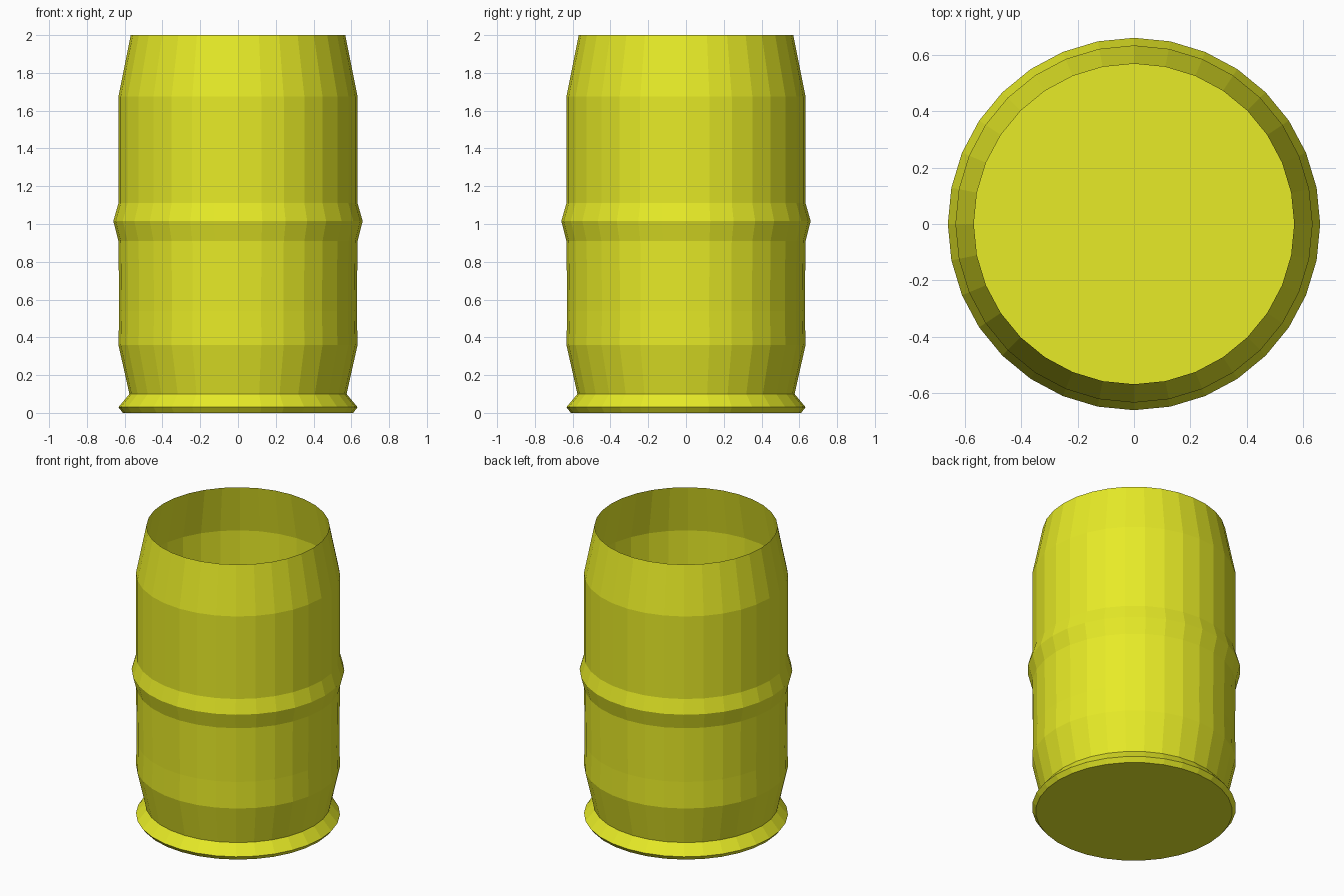
import bpy
import bmesh
from math import cos, sin, tau

if "Cube" in bpy.data.objects:
    bpy.data.objects.remove(bpy.data.objects["Cube"])

SIDES = 32

# Barrel wall from base to open rim: (radius, height)
PROFILE = [
    (0.61, 0.0), (0.633, 0.03), (0.575, 0.10),      # flared foot
    (0.633, 0.36), (0.629, 0.54), (0.633, 0.91),    # lower body
    (0.66, 1.015), (0.633, 1.11),                   # middle hoop
    (0.633, 1.675), (0.568, 2.0),                   # upper body and rim
]

bm = bmesh.new()
rings = [
    [bm.verts.new((r * cos(tau * i / SIDES), r * sin(tau * i / SIDES), z))
     for i in range(SIDES)]
    for r, z in PROFILE
]

# Faceted wall
for low, high in zip(rings, rings[1:]):
    for i in range(SIDES):
        j = (i + 1) % SIDES
        bm.faces.new((low[i], low[j], high[j], high[i]))

# Closed bottom, open top
bm.faces.new(rings[0][::-1])

mesh = bpy.data.meshes.new("barrel")
bm.to_mesh(mesh)
bm.free()
barrel = bpy.data.objects.new("barrel", mesh)
bpy.context.collection.objects.link(barrel)

# Yellow paint
paint = bpy.data.materials.new("yellow_paint")
paint.diffuse_color = (0.8, 0.83, 0.02, 1.0)
paint.use_nodes = True
paint.node_tree.nodes["Principled BSDF"].inputs["Base Color"].default_value = paint.diffuse_color
mesh.materials.append(paint)
